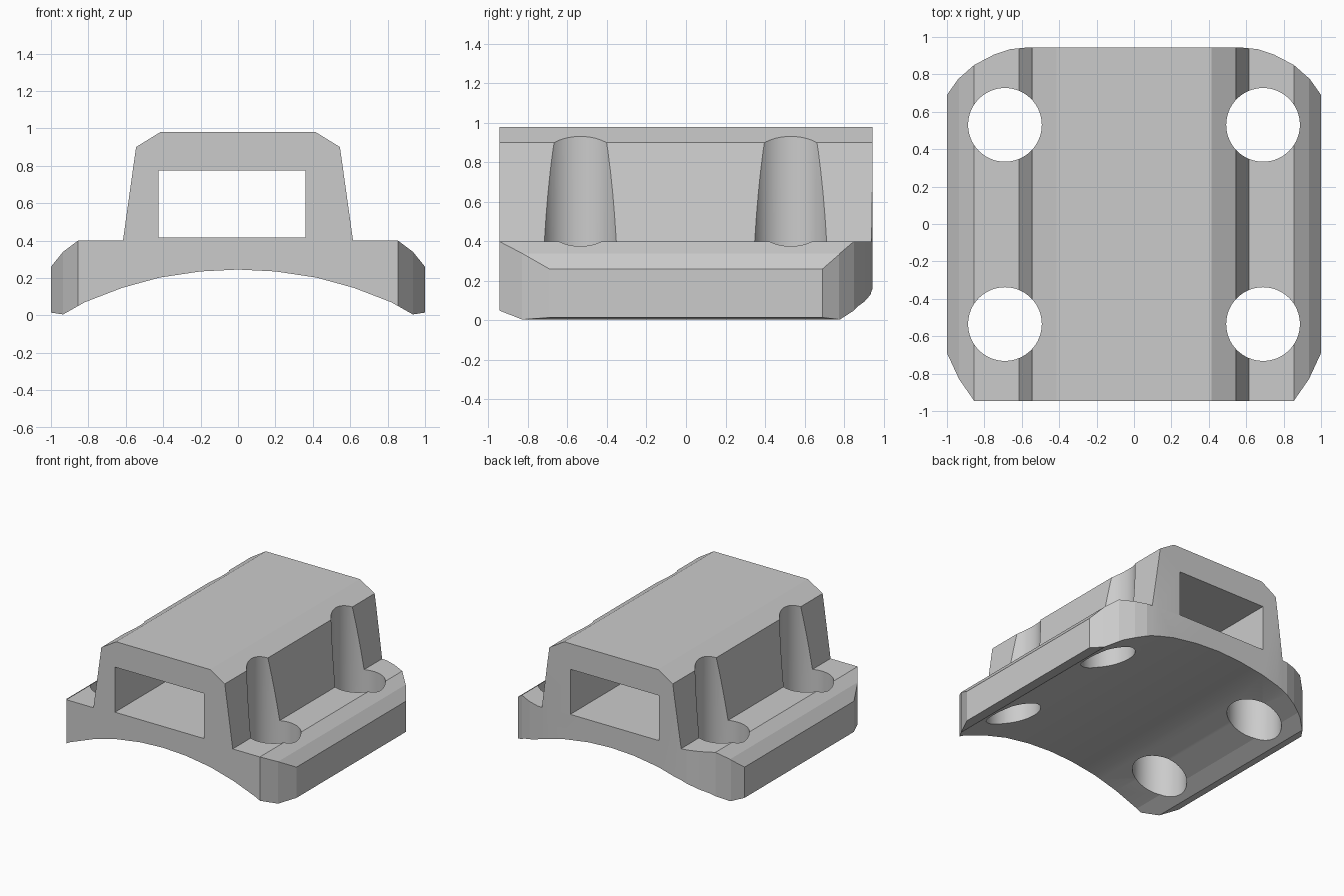
import bpy
import bmesh
from mathutils import Vector

if "Cube" in bpy.data.objects:
    bpy.data.objects.remove(bpy.data.objects["Cube"], do_unlink=True)

grey = bpy.data.materials.new("plain grey")
grey.use_nodes = True
colour = (0.6, 0.6, 0.6, 1)
grey.diffuse_color = colour
grey.node_tree.nodes["Principled BSDF"].inputs["Base Color"].default_value = colour


def prism(name, points, direction):
    """Extrude a closed outline of 3D points along a direction."""
    bm = bmesh.new()
    face = bm.faces.new([bm.verts.new(p) for p in points])
    out = bmesh.ops.extrude_face_region(bm, geom=[face])
    verts = [v for v in out["geom"] if isinstance(v, bmesh.types.BMVert)]
    bmesh.ops.translate(bm, verts=verts, vec=Vector(direction))
    bmesh.ops.recalc_face_normals(bm, faces=bm.faces)
    mesh = bpy.data.meshes.new(name)
    bm.to_mesh(mesh)
    bm.free()
    mesh.materials.append(grey)
    obj = bpy.data.objects.new(name, mesh)
    bpy.context.collection.objects.link(obj)
    return obj


def mirrored(half):
    """Complete a half outline, skipping points on the centre line."""
    return half + [(-x, v) for x, v in reversed(half) if x > 0]


def carve(target, cutter, operation="DIFFERENCE"):
    mod = target.modifiers.new("carve", "BOOLEAN")
    mod.operation = operation
    mod.solver = "EXACT"
    mod.object = cutter
    bpy.context.view_layer.objects.active = target
    bpy.ops.object.modifier_apply(modifier=mod.name)
    bpy.data.objects.remove(cutter, do_unlink=True)


# Raised bracket section with an arched underside
section = mirrored([(0, 0.245), (0.2, 0.235), (0.42, 0.202), (0.62, 0.147),
                    (0.82, 0.07), (0.935, 0.005), (1, 0.015), (1, 0.26),
                    (0.935, 0.34), (0.855, 0.4), (0.615, 0.4), (0.545, 0.9),
                    (0.415, 0.98)])
bracket = prism("saddle_bracket", [(x, -0.945, z) for x, z in section], (0, 1.89, 0))

# Rounded plan corners, wider at the back
plan = mirrored([(0.855, -0.945), (0.935, -0.83), (1, -0.69), (1, 0.69),
                 (0.94, 0.775), (0.855, 0.85), (0.75, 0.905), (0.66, 0.935),
                 (0.56, 0.945)])
carve(bracket, prism("corner_cutter", [(x, y, -0.1) for x, y in plan], (0, 0, 1.3)),
      "INTERSECT")

# Rectangular passage through the middle
opening = [(-0.425, 0.415), (0.36, 0.415), (0.36, 0.775), (-0.425, 0.775)]
carve(bracket, prism("passage_cutter", [(x, -1.2, z) for x, z in opening], (0, 2.4, 0)))

# Four bolt holes, which also groove the side walls
for x in (-0.69, 0.69):
    for y in (-0.535, 0.53):
        bpy.ops.mesh.primitive_cylinder_add(vertices=64, radius=0.197, depth=2,
                                            location=(x, y, 0.5))
        hole = bpy.context.object
        hole.data.materials.append(grey)
        carve(bracket, hole)

bpy.ops.object.select_all(action="DESELECT")
bracket.select_set(True)
bpy.context.view_layer.objects.active = bracket
bpy.ops.object.shade_smooth_by_angle(angle=0.12)
